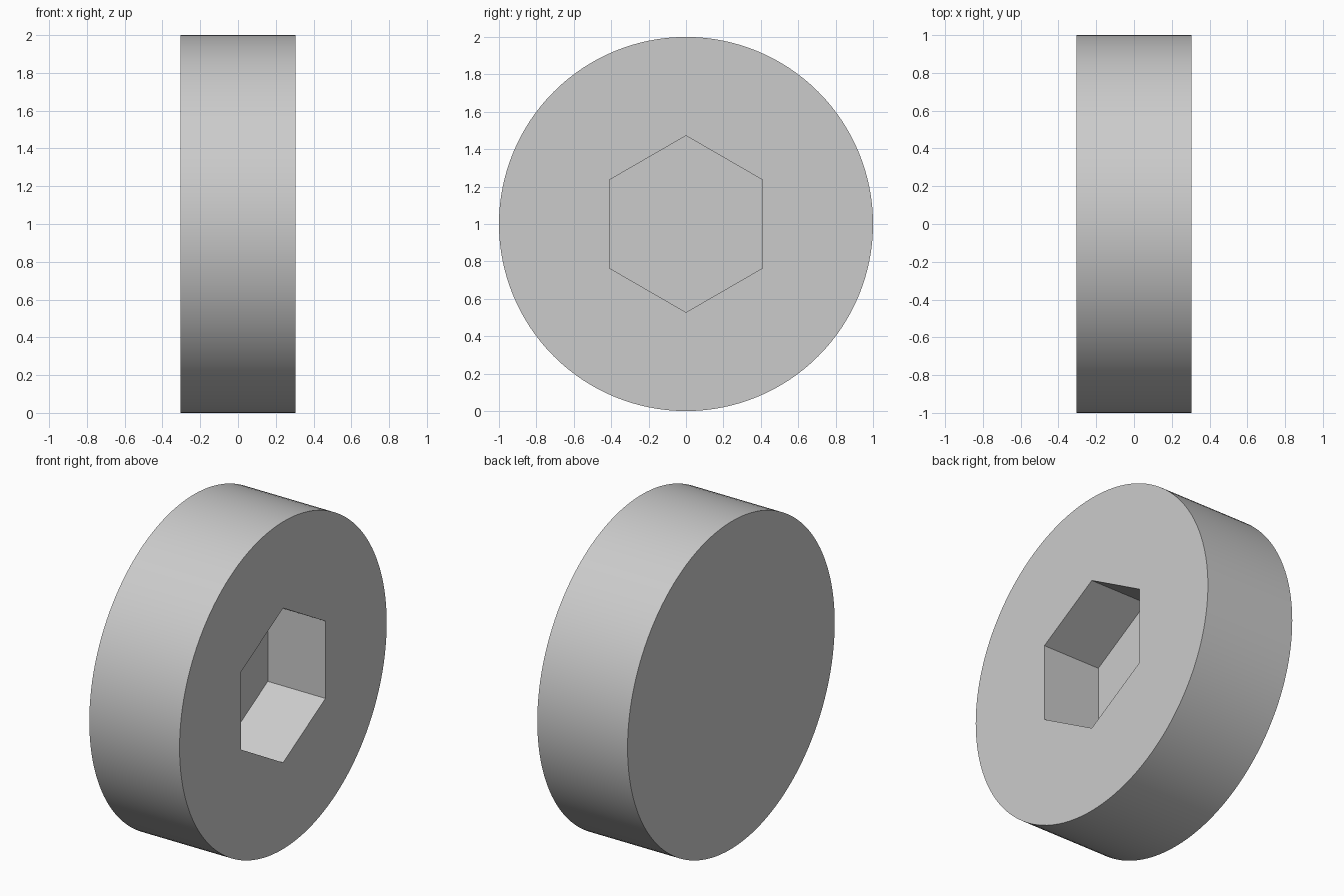
import bpy
import bmesh
import math
from mathutils import Matrix

cube = bpy.data.objects.get("Cube")
if cube:
    bpy.data.objects.remove(cube, do_unlink=True)

HALF_WIDTH = 0.305
SOCKET_DEPTH = 0.39
SOCKET_RADIUS = 0.472

grey = bpy.data.materials.new("plain_grey")
grey.use_nodes = True
colour = (0.6, 0.6, 0.6, 1)
grey.diffuse_color = colour
grey.node_tree.nodes["Principled BSDF"].inputs["Base Color"].default_value = colour


def x_prism(name, sides, radius, x_min, x_max):
    """Prism along x, centred on the disc axis, with one corner pointing up."""
    bm = bmesh.new()
    bmesh.ops.create_cone(bm, cap_ends=True, segments=sides, radius1=radius,
                          radius2=radius, depth=x_max - x_min)
    # create_cone puts its first corner on y; turn z to x and y to z
    axes = Matrix(((0, 0, 1), (1, 0, 0), (0, 1, 0))).to_4x4()
    move = Matrix.Translation(((x_min + x_max) / 2, 0, 1))
    bm.transform(move @ axes)
    mesh = bpy.data.meshes.new(name)
    bm.to_mesh(mesh)
    bm.free()
    mesh.materials.append(grey)
    obj = bpy.data.objects.new(name, mesh)
    bpy.context.collection.objects.link(obj)
    return obj


# Round disc and the hexagonal blind socket cut into its left face
disc = x_prism("socket_disc", 128, 1, -HALF_WIDTH, HALF_WIDTH)
cutter = x_prism("socket_cutter", 6, SOCKET_RADIUS,
                 HALF_WIDTH - SOCKET_DEPTH, HALF_WIDTH + 0.1)
cutter.hide_render = True

cut = disc.modifiers.new("hex_socket", "BOOLEAN")
cut.operation = "DIFFERENCE"
cut.solver = "EXACT"
cut.object = cutter

# Apply the cut, then drop the cutter
bpy.ops.object.select_all(action="DESELECT")
disc.select_set(True)
bpy.context.view_layer.objects.active = disc
bpy.ops.object.modifier_apply(modifier=cut.name)
bpy.data.objects.remove(cutter, do_unlink=True)

# Smooth rim, crisp edges
bpy.ops.object.shade_smooth_by_angle(angle=math.radians(30))
